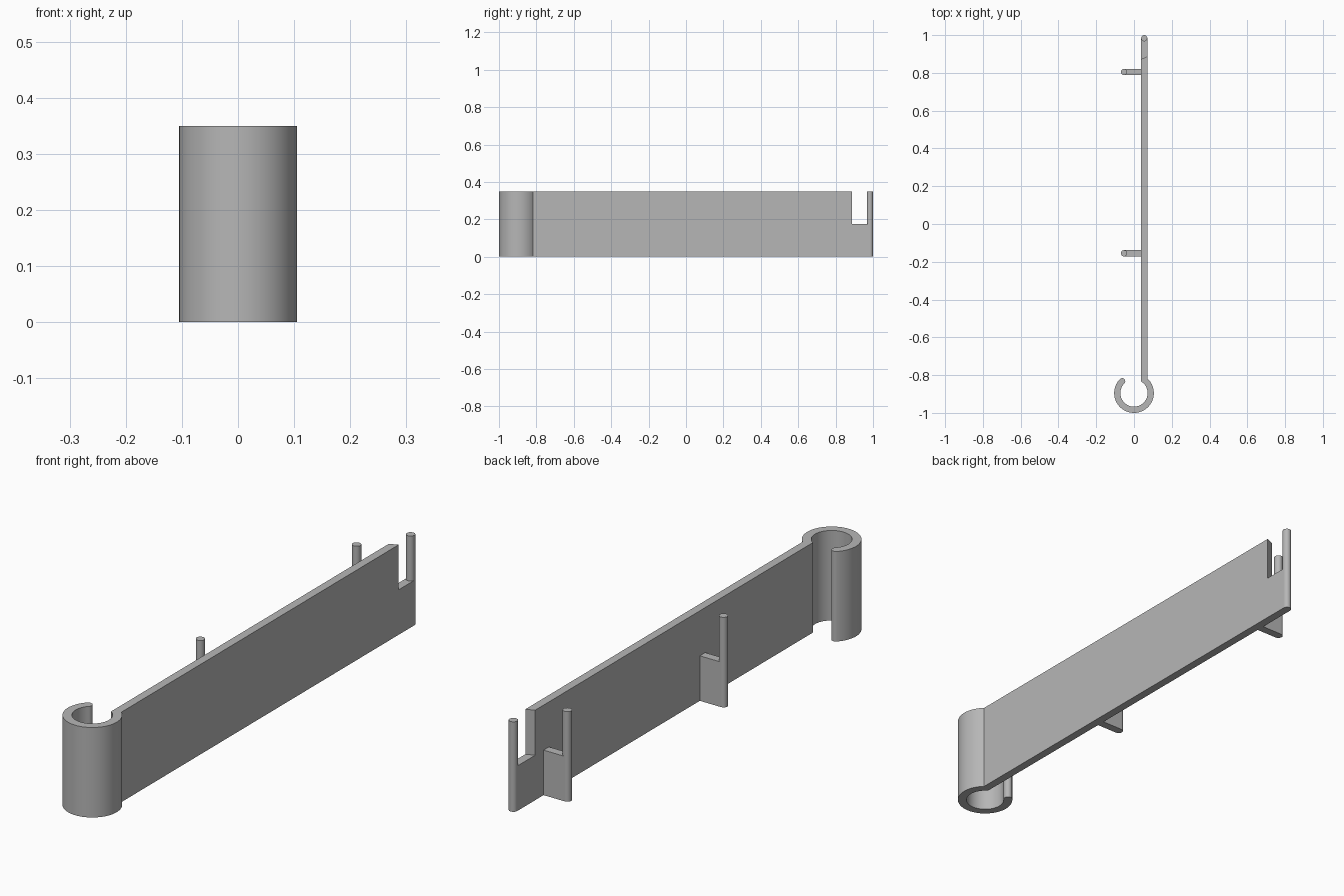
import bpy, bmesh, math

cube = bpy.data.objects.get("Cube")
if cube:
    bpy.data.objects.remove(cube, do_unlink=True)

HEIGHT, STEP = 0.35, 0.175      # full height, height of the low webs
HALF = 0.0165                   # half the wall thickness
WALL_X = 0.054                  # centre line of the long wall
RING_Y, OUTER = -0.895, 0.105   # clip ring centre and outer radius
INNER = OUTER - 2 * HALF
PIN_Y = 1 - HALF

grey = bpy.data.materials.new("plain grey")
grey.use_nodes = True
grey.diffuse_color = (0.47, 0.47, 0.47, 1)
grey.node_tree.nodes["Principled BSDF"].inputs["Base Color"].default_value = grey.diffuse_color


def arc(cx, cy, radius, start, end, steps):
    """Points on an arc, angles in degrees."""
    angles = [math.radians(start + (end - start) * i / steps) for i in range(steps + 1)]
    return [(cx + radius * math.cos(a), cy + radius * math.sin(a)) for a in angles]


def prism(name, outline, height):
    """Extrude a flat outline upward from the ground."""
    bm = bmesh.new()
    base = bm.faces.new([bm.verts.new((x, y, 0)) for x, y in outline])
    top = bmesh.ops.extrude_face_region(bm, geom=[base])["geom"]
    bmesh.ops.translate(bm, vec=(0, 0, height),
                        verts=[v for v in top if isinstance(v, bmesh.types.BMVert)])
    bmesh.ops.recalc_face_normals(bm, faces=bm.faces)
    mesh = bpy.data.meshes.new(name)
    bm.to_mesh(mesh)
    bm.free()
    mesh.materials.append(grey)
    obj = bpy.data.objects.new(name, mesh)
    bpy.context.collection.objects.link(obj)
    bpy.ops.object.select_all(action="DESELECT")
    obj.select_set(True)
    bpy.context.view_layer.objects.active = obj
    bpy.ops.object.shade_smooth_by_angle(angle=math.radians(30))
    return obj


# Long wall running into an open clip ring with a rounded lip
left, right = WALL_X - HALF, WALL_X + HALF
outer_join = math.degrees(math.acos(right / OUTER))
inner_join = math.degrees(math.acos(left / INNER))
LIP = 135
lip_angle = math.radians(LIP)
mid = (OUTER + INNER) / 2
lip_x, lip_y = mid * math.cos(lip_angle), RING_Y + mid * math.sin(lip_angle)

cut_left, cut_right = (left, 0.873), (right, 0.887)   # slanted end of the tall wall
outline = [cut_left, cut_right]
outline += arc(0, RING_Y, OUTER, outer_join, LIP - 360, 56)
outline += arc(lip_x, lip_y, HALF, LIP, LIP - 180, 12)[1:-1]
outline += arc(0, RING_Y, INNER, LIP - 360, inner_join, 56)
prism("wall_and_clip_ring", outline, HEIGHT)

# Low tongue past the notch, closed by a tall round pin
prism("end_tongue", [cut_left, cut_right, (right, PIN_Y), (left, PIN_Y)], STEP)
prism("end_pin", arc(WALL_X, PIN_Y, HALF, 0, 345, 23), HEIGHT)

# Two side pegs on low webs
PEG_X = -0.053
for label, y in (("front", -0.155), ("rear", 0.805)):
    prism(label + "_peg", arc(PEG_X, y, HALF, 0, 345, 23), HEIGHT)
    prism(label + "_web", [(PEG_X, y - HALF), (left, y - HALF),
                           (left, y + HALF), (PEG_X, y + HALF)], STEP)
